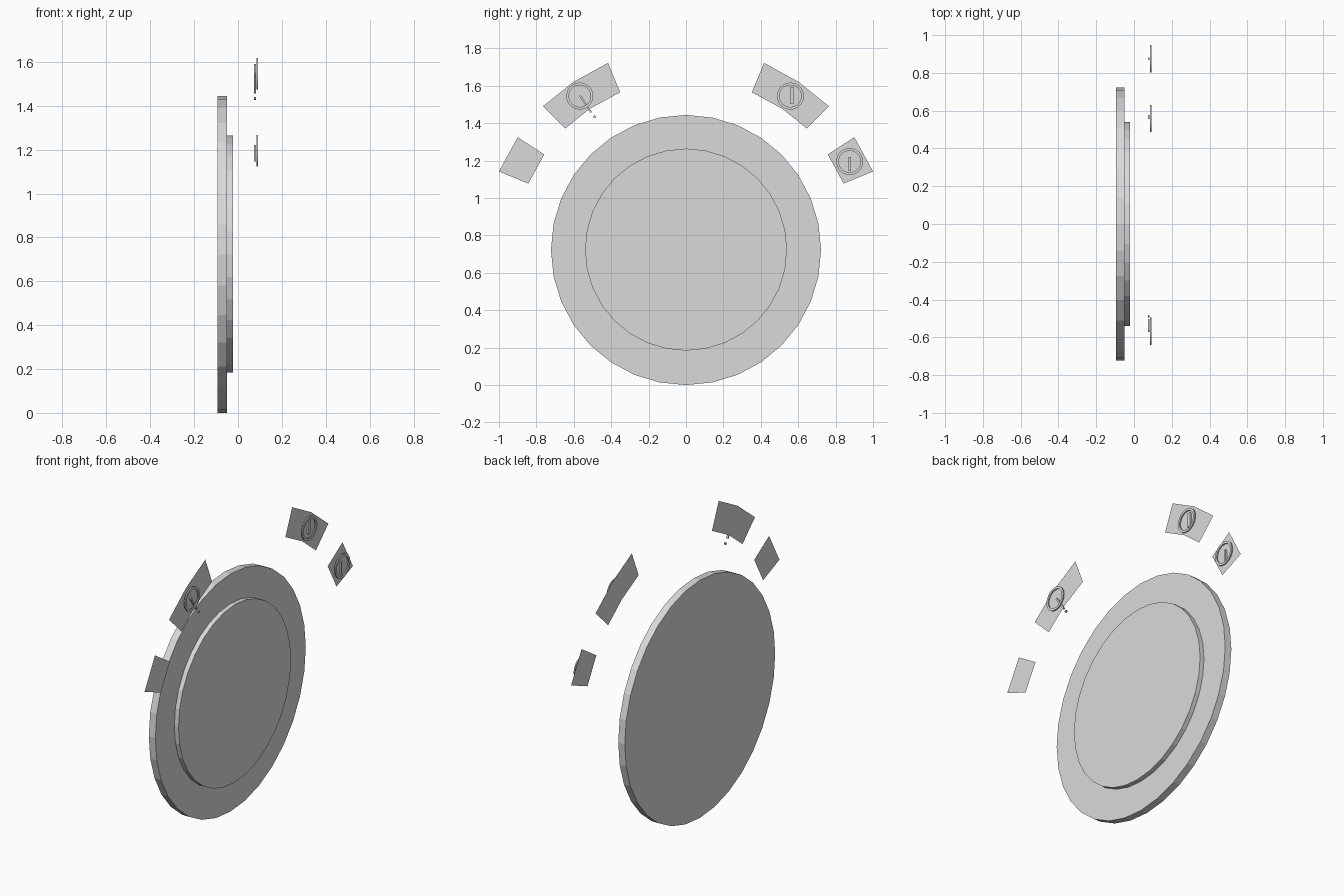
import bpy, bmesh, math

if "Cube" in bpy.data.objects:
    bpy.data.objects.remove(bpy.data.objects["Cube"])

grey = bpy.data.materials.new("light_grey")
grey.diffuse_color = (0.7, 0.7, 0.7, 1)
grey.use_nodes = True
grey.node_tree.nodes["Principled BSDF"].inputs["Base Color"].default_value = grey.diffuse_color


def finish(name, bm):
    bmesh.ops.recalc_face_normals(bm, faces=bm.faces)
    mesh = bpy.data.meshes.new(name)
    bm.to_mesh(mesh)
    bm.free()
    mesh.materials.append(grey)
    ob = bpy.data.objects.new(name, mesh)
    bpy.context.collection.objects.link(ob)
    return ob


def circle(bm, x, y, z, r, n):
    return [bm.verts.new((x, y + r * math.sin(2 * math.pi * i / n),
                          z + r * math.cos(2 * math.pi * i / n))) for i in range(n)]


def bridge(bm, a, b):
    n = len(a)
    for i in range(n):
        j = (i + 1) % n
        bm.faces.new((a[i], a[j], b[j], b[i]))


def disc(name, x0, x1, y, z, r, n=32):
    bm = bmesh.new()
    a, b = circle(bm, x0, y, z, r, n), circle(bm, x1, y, z, r, n)
    bm.faces.new(a)
    bm.faces.new(b)
    bridge(bm, a, b)
    return finish(name, bm)


def ring(name, x0, x1, y, z, r_out, r_in, n=32):
    bm = bmesh.new()
    loops = [circle(bm, x, y, z, r, n)
             for x, r in ((x0, r_out), (x1, r_out), (x1, r_in), (x0, r_in))]
    for i in range(4):
        bridge(bm, loops[i], loops[(i + 1) % 4])
    return finish(name, bm)


def bar(name, x0, x1, p, q, w):
    # thin bar running from p to q in the y-z plane
    dy, dz = q[0] - p[0], q[1] - p[1]
    l = math.hypot(dy, dz)
    ny, nz = -dz / l * w / 2, dy / l * w / 2
    pts = [(p[0] + ny, p[1] + nz), (q[0] + ny, q[1] + nz),
           (q[0] - ny, q[1] - nz), (p[0] - ny, p[1] - nz)]
    bm = bmesh.new()
    a = [bm.verts.new((x0, *c)) for c in pts]
    b = [bm.verts.new((x1, *c)) for c in pts]
    bm.faces.new(a)
    bm.faces.new(b)
    bridge(bm, a, b)
    return finish(name, bm)


def panel(name, outer, inner, side):
    # flat sheet strip between an outer and an inner edge, facing +x
    bm = bmesh.new()
    o = [bm.verts.new((0.072, side * y, z)) for y, z in outer]
    i = [bm.verts.new((0.072, side * y, z)) for y, z in inner]
    for k in range(len(o) - 1):
        bm.faces.new((o[k], o[k + 1], i[k + 1], i[k]))
    bm.normal_update()
    if bm.faces[:][0].normal.x < 0:
        bmesh.ops.reverse_faces(bm, faces=bm.faces)
    mesh = bpy.data.meshes.new(name)
    bm.to_mesh(mesh)
    bm.free()
    mesh.materials.append(grey)
    bpy.context.collection.objects.link(bpy.data.objects.new(name, mesh))


# Stepped round plate
disc("base_disc", -0.094, -0.05, 0, 0.722, 0.722)
disc("raised_disc", -0.05, -0.022, 0, 0.724, 0.54)

# Floating panels, mirrored on both sides
for side, word in ((1, "right"), (-1, "left")):
    panel("upper_panel_" + word,
          [(0.417, 1.722), (0.60, 1.622), (0.765, 1.49)],
          [(0.352, 1.565), (0.515, 1.477), (0.645, 1.372)], side)
    panel("lower_panel_" + word,
          [(0.90, 1.325), (1.0, 1.142)],
          [(0.758, 1.233), (0.843, 1.077)], side)

# Button rings on three of the panels
for name, y, z in (("upper_ring_right", 0.558, 1.545),
                   ("upper_ring_left", -0.568, 1.545),
                   ("lower_ring_right", 0.875, 1.195)):
    ring(name, 0.085, 0.092, y, z, 0.072, 0.058)

# Plain marker bars inside the rings, and the pointer with its end stud
bar("upper_marker", 0.073, 0.083, (0.567, 1.505), (0.567, 1.59), 0.022)
bar("lower_marker", 0.073, 0.083, (0.875, 1.145), (0.875, 1.22), 0.014)
bar("pointer", 0.073, 0.083, (-0.568, 1.548), (-0.507, 1.458), 0.01)
disc("pointer_stud", 0.073, 0.083, -0.489, 1.434, 0.007, 10)
